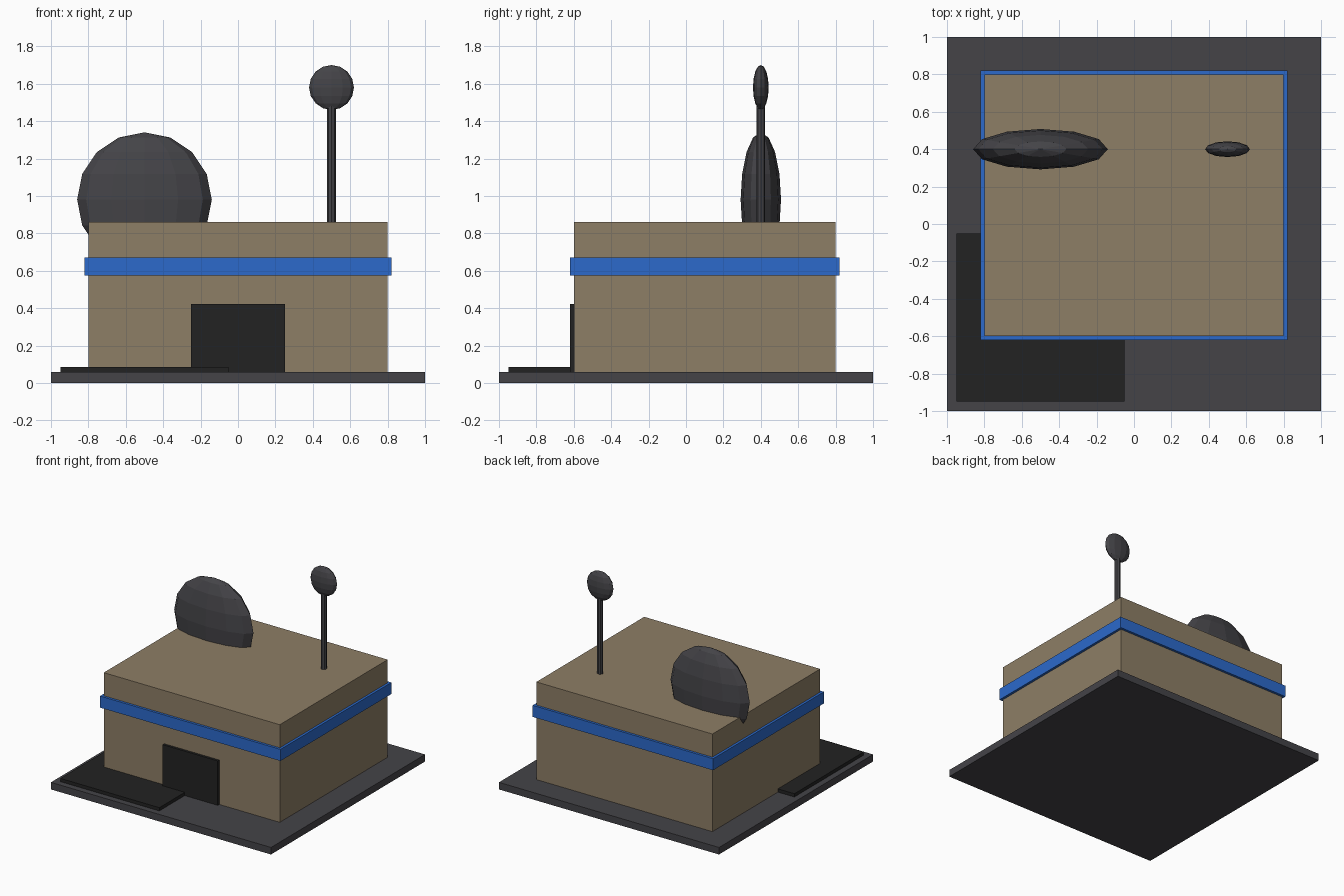
import bpy

cube = bpy.data.objects.get("Cube")
if cube:
    bpy.data.objects.remove(cube, do_unlink=True)


def material(name, colour):
    mat = bpy.data.materials.new(name)
    mat.use_nodes = True
    rgba = (*colour, 1)
    mat.diffuse_color = rgba
    bsdf = next(n for n in mat.node_tree.nodes if n.type == "BSDF_PRINCIPLED")
    bsdf.inputs["Base Color"].default_value = rgba
    return mat


TAN = material("tan_wall", (0.27, 0.21, 0.133))
GREY = material("dark_grey", (0.058, 0.057, 0.064))
BLACK = material("near_black", (0.016, 0.016, 0.016))
BLUE = material("blue_trim", (0.025, 0.144, 0.6))


def finish(name, mat):
    obj = bpy.context.object
    obj.name = name
    obj.data.materials.append(mat)
    return obj


def box(name, low, high, mat):
    """Box spanning two opposite corners."""
    centre = [(a + b) / 2 for a, b in zip(low, high)]
    bpy.ops.mesh.primitive_cube_add(size=1, location=centre)
    obj = finish(name, mat)
    obj.scale = [b - a for a, b in zip(low, high)]
    return obj


def disc(name, centre, radius, thickness, mat):
    """Faceted sphere flattened front to back."""
    bpy.ops.mesh.primitive_uv_sphere_add(
        segments=12, ring_count=8, radius=radius, location=centre)
    finish(name, mat).scale.y = thickness


# Ground slab, forecourt pad and building
BASE_TOP = 0.058
box("base_slab", (-1, -1, 0), (1, 1, BASE_TOP), GREY)
box("forecourt_pad", (-0.95, -0.95, BASE_TOP), (-0.05, -0.05, 0.085), BLACK)
box("building", (-0.8, -0.6, BASE_TOP), (0.8, 0.8, 0.86), TAN)
box("trim_band", (-0.82, -0.62, 0.575), (0.82, 0.82, 0.67), BLUE)
box("door", (-0.25, -0.62, BASE_TOP), (0.25, -0.59, 0.423), BLACK)

# Rooftop dish and antenna
disc("roof_dish", (-0.5, 0.4, 0.98), 0.36, 0.3, GREY)
bpy.ops.mesh.primitive_cylinder_add(
    vertices=8, radius=0.023, depth=0.7, location=(0.5, 0.4, 1.2))
finish("antenna_pole", GREY)
disc("antenna_head", (0.5, 0.4, 1.58), 0.12, 0.35, GREY)
